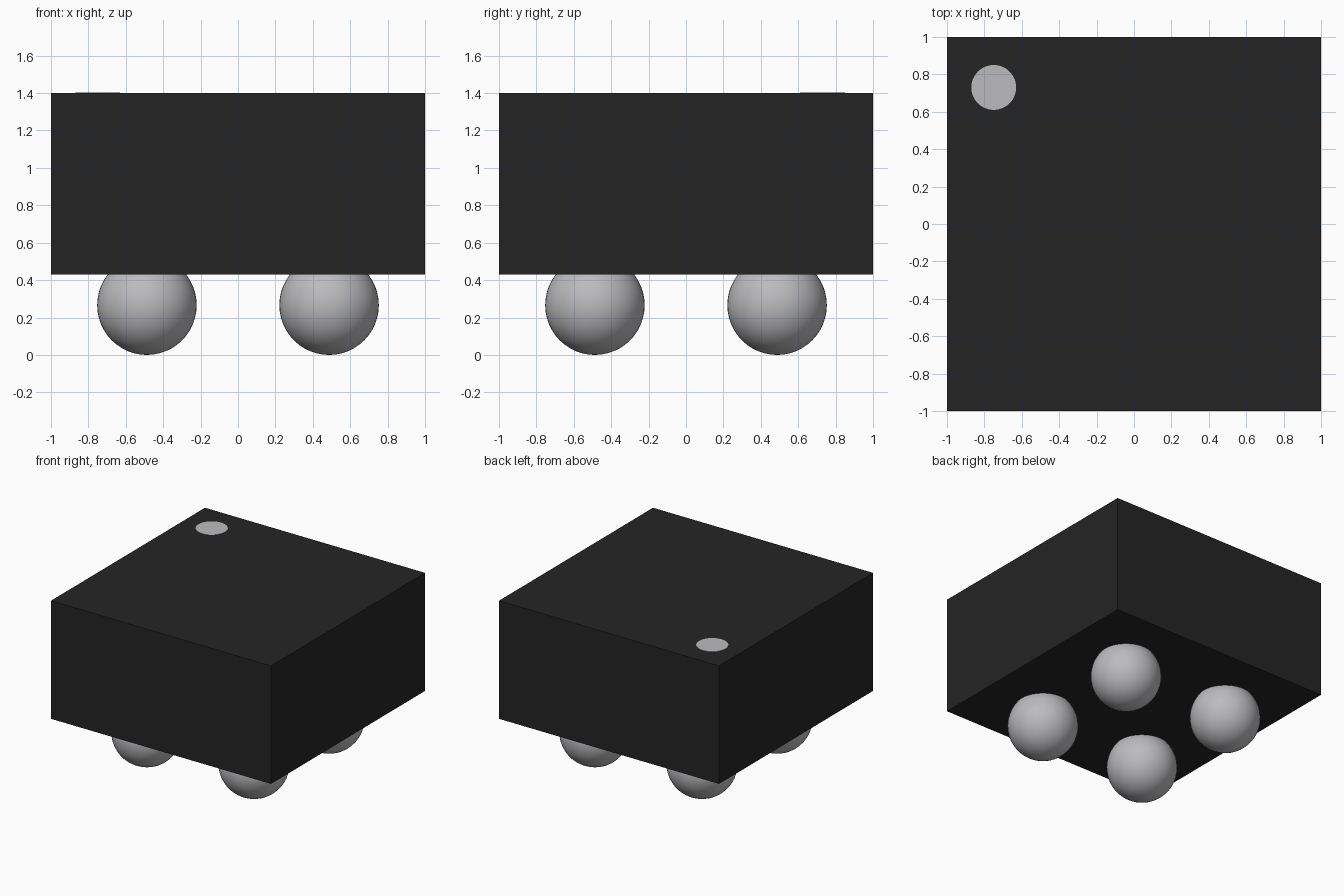
import bpy

if "Cube" in bpy.data.objects:
    bpy.data.objects.remove(bpy.data.objects["Cube"])


def material(name, rgb):
    m = bpy.data.materials.new(name)
    m.diffuse_color = (*rgb, 1.0)
    m.use_nodes = True
    m.node_tree.nodes["Principled BSDF"].inputs["Base Color"].default_value = m.diffuse_color
    return m


def finish(name, mat, smooth=False):
    ob = bpy.context.object
    ob.name = name
    ob.data.materials.append(mat)
    if smooth:
        bpy.ops.object.shade_smooth_by_angle()
    return ob


black = material("matte_black", (0.018, 0.018, 0.018))
silver = material("solder_silver", (0.50, 0.50, 0.52))

BOTTOM, TOP = 0.43, 1.40
BALL_R, BALL_OFFSET = 0.266, 0.487

# package body
bpy.ops.mesh.primitive_cube_add(size=1, location=(0, 0, (BOTTOM + TOP) / 2))
bpy.context.object.scale = (2, 2, TOP - BOTTOM)
bpy.ops.object.transform_apply(location=False, rotation=False, scale=True)
finish("body", black)

# two by two grid of solder balls, partly sunk into the underside
for i, x in enumerate((-BALL_OFFSET, BALL_OFFSET)):
    for j, y in enumerate((-BALL_OFFSET, BALL_OFFSET)):
        bpy.ops.mesh.primitive_uv_sphere_add(
            segments=48, ring_count=24, radius=BALL_R, location=(x, y, BALL_R))
        finish(f"solder_ball_{i}_{j}", silver, smooth=True)

# round corner marker, a thin plate on the top face
bpy.ops.mesh.primitive_cylinder_add(
    vertices=48, radius=0.12, depth=0.006, location=(-0.75, 0.73, TOP))
finish("corner_marker", silver, smooth=True)
